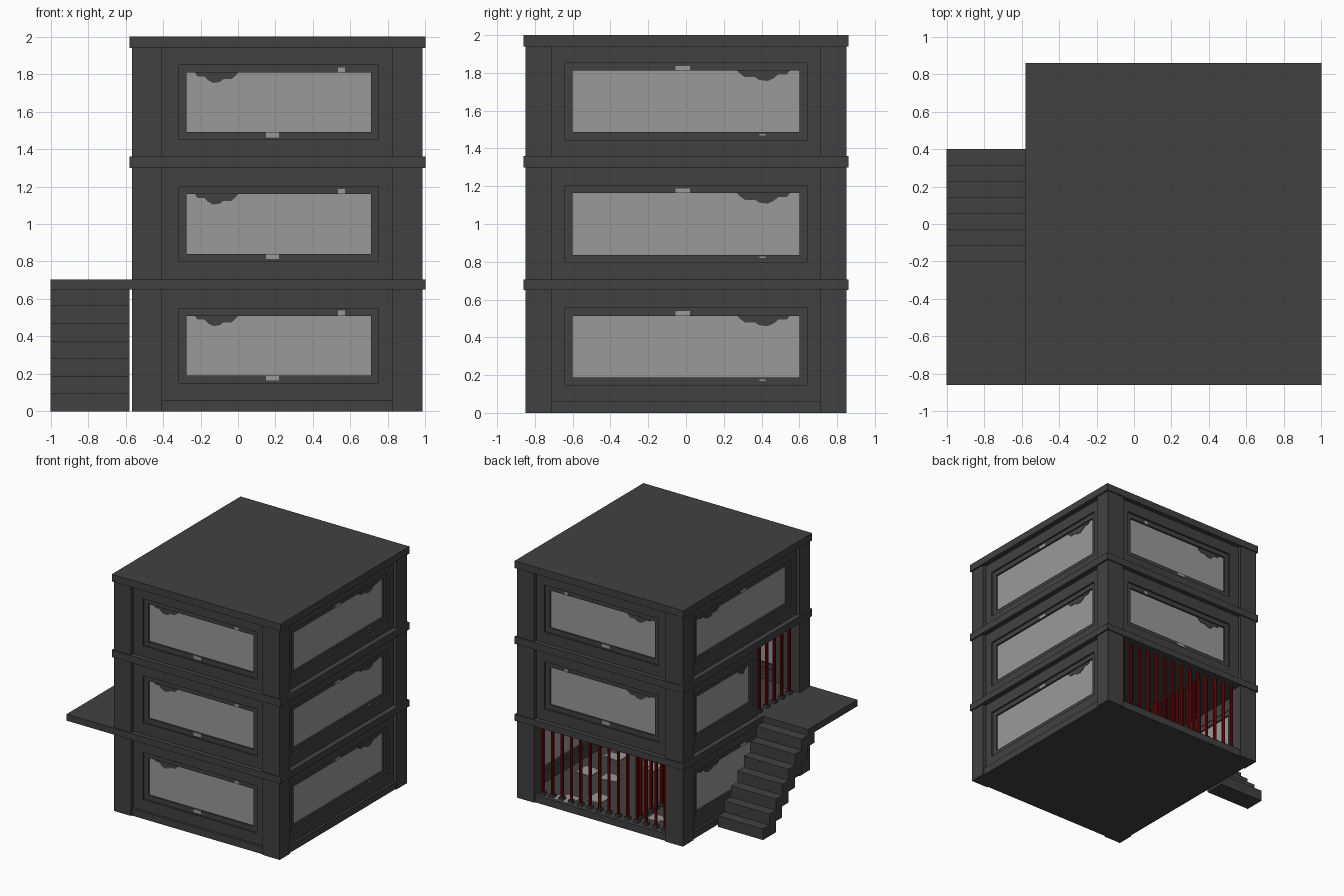
import bpy, bmesh, math, random

if "Cube" in bpy.data.objects:
    bpy.data.objects.remove(bpy.data.objects["Cube"])

random.seed(4)

def mat(name, c):
    m = bpy.data.materials.new(name)
    m.diffuse_color = (*c, 1)
    m.use_nodes = True
    m.node_tree.nodes["Principled BSDF"].inputs["Base Color"].default_value = m.diffuse_color
    return m

DARK = mat("dark_concrete", (0.053, 0.053, 0.053))
PALE = mat("pale_glass", (0.32, 0.32, 0.32))
RED = mat("red_bars", (0.2, 0.002, 0.002))

def finish(bm, name, m):
    bmesh.ops.recalc_face_normals(bm, faces=bm.faces)
    me = bpy.data.meshes.new(name)
    bm.to_mesh(me)
    bm.free()
    me.materials.append(m)
    ob = bpy.data.objects.new(name, me)
    bpy.context.collection.objects.link(ob)
    return ob

def add_box(bm, x0, x1, y0, y1, z0, z1):
    vs = bmesh.ops.create_cube(bm, size=1)["verts"]
    for v in vs:
        v.co = ((x0 + x1) / 2 + v.co.x * (x1 - x0),
                (y0 + y1) / 2 + v.co.y * (y1 - y0),
                (z0 + z1) / 2 + v.co.z * (z1 - z0))

def boxes(name, m, lst):
    bm = bmesh.new()
    for b in lst:
        add_box(bm, *b)
    return finish(bm, name, m)

# map (along wall, depth inward, height) to a building side
SIDES = {
    "front": lambda u, d, z: (u, -0.85 + d, z),
    "back": lambda u, d, z: (u, 0.85 - d, z),
    "right": lambda u, d, z: (0.985 - d, u, z),
    "left": lambda u, d, z: (-0.565 + d, u, z),
}

def side_box(side, u0, u1, z0, z1, d0, d1):
    a, b = SIDES[side](u0, d0, z0), SIDES[side](u1, d1, z1)
    r = []
    for p, q in zip(a, b):
        r += [min(p, q), max(p, q)]
    return r

def ring(side, outer, inner, d0, d1):
    """Four boxes around a rectangular opening; rectangles are u0,u1,z0,z1."""
    a, b, c, d = outer
    e, f, g, h = inner
    return [side_box(side, a, e, c, d, d0, d1), side_box(side, f, b, c, d, d0, d1),
            side_box(side, e, f, c, g, d0, d1), side_box(side, e, f, h, d, d0, d1)]

def plate(side, name, m, pts, d0, d1):
    """Thin flat plate from an outline in wall coordinates."""
    bm = bmesh.new()
    f = bm.faces.new([bm.verts.new(SIDES[side](u, d0, z)) for u, z in pts])
    ext = bmesh.ops.extrude_face_region(bm, geom=[f])["geom"]
    o, e = SIDES[side](0, d0, 0), SIDES[side](0, d1, 0)
    bmesh.ops.translate(bm, verts=[v for v in ext if isinstance(v, bmesh.types.BMVert)],
                        vec=[q - p for p, q in zip(o, e)])
    finish(bm, name, m)

# stain outline hanging from the top edge of a pane (fraction of width, drop)
STAIN = [(0, 0), (0.06, -0.02), (0.22, -0.02), (0.3, -0.04), (0.42, -0.055),
         (0.58, -0.05), (0.66, -0.035), (0.85, -0.035), (0.95, -0.015), (1, 0)]

def wall(side, k, wu, win):
    """Recessed storey wall with a stepped frame, pane and paint marks."""
    z0, z1 = [(0.05, 0.66), (0.70, 1.31), (1.35, 1.95)][k]
    e, f, g, h = win
    mid = (e - 0.04, f + 0.04, g - 0.04, h + 0.04)
    tag = f"{side}_{k + 1}"
    boxes("wall_" + tag, DARK, ring(side, (*wu, z0, z1), mid, 0.03, 0.09))
    boxes("window_frame_" + tag, DARK, ring(side, mid, win, 0.045, 0.085))
    boxes("window_pane_" + tag, PALE, [side_box(side, e, f, g, h, 0.06, 0.07)])
    if f - e < 0.9:
        s0, s1 = e + 0.02, e + 0.14
        marks = []
    elif side in ("front", "back"):
        s0, s1 = -0.23, 0.0
        marks = [(0.15, 0.22, g - 0.027, g), (0.535, 0.57, h, h + 0.027)]
    else:
        s0, s1 = 0.55, 0.27
        marks = [(-0.055, 0.02, h, h + 0.025), (0.39, 0.42, g - 0.018, g - 0.01)]
    plate(side, "pane_stain_" + tag, DARK,
          [(s0 + t * (s1 - s0), h + dz) for t, dz in STAIN], 0.06, 0.056)
    if marks:
        boxes("frame_marks_" + tag, PALE, [side_box(side, *m, 0.042, 0.046) for m in marks])

def bar_row(name, pts, z0, z1, r=0.013):
    """Row of round bars with small square feet."""
    bm = bmesh.new()
    feet = []
    for x, y in pts:
        vs = bmesh.ops.create_cone(bm, cap_ends=True, segments=8, radius1=r, radius2=r,
                                   depth=z1 - z0)["verts"]
        bmesh.ops.translate(bm, verts=vs, vec=(x, y, (z0 + z1) / 2))
        feet.append((x - 0.02, x + 0.02, y - 0.02, y + 0.02, z0, z0 + 0.025))
    finish(bm, name, RED)
    boxes(name + "_feet", DARK, feet)

# floor slabs, roof and base
boxes("floor_slabs_and_roof", DARK,
      [(-0.578, 1.0, -0.86, 0.86, a, b) for a, b in
       ((0.65, 0.705), (1.30, 1.36), (1.94, 2.0))])
boxes("base_slab", DARK, [(-0.555, 0.975, -0.84, 0.84, 0, 0.06)])

# corner columns
boxes("corner_columns", DARK,
      [(x, x + 0.16, y, y + 0.14, 0, 1.95) for x in (-0.565, 0.825) for y in (-0.85, 0.71)])

# walls and windows on every storey
FX, SY = (-0.405, 0.825), (-0.71, 0.71)
for k in range(3):
    g, h = 0.192 + 0.649 * k, 0.51 + 0.649 * k
    wall("front", k, FX, (-0.275, 0.71, g, h))
    wall("right", k, SY, (-0.6, 0.6, g - 0.004, h + 0.004))
    if k > 0:
        wall("back", k, FX, (-0.275, 0.71, g, h))
    if k == 1:
        wall("left", k, (-0.2, 0.71), (-0.11, 0.6, g, h))
    else:
        wall("left", k, SY, (-0.6, 0.6, g, h))

# barred opening at the back, inner barred partition, barred doorway
bar_row("back_bars", [(-0.36 + i * 1.14 / 13, 0.79) for i in range(14)], 0.06, 0.65)
bar_row("partition_bars", [(-0.08, -0.75 + i * 0.07) for i in range(22)], 0.06, 0.65)
bar_row("doorway_bars", [(-0.51, -0.25 - i * 0.1) for i in range(5)], 0.705, 1.30)

# pale patches on the ground storey floor
patches = []
for cx, cy in ((0.78, 0.27), (0.72, -0.05), (0.58, 0.74), (0.5, 0.3), (0.35, 0.6),
               (-0.18, 0.66), (0.4, -0.1)):
    for j in range(2):
        x, y = cx + random.uniform(-0.05, 0.05), cy + random.uniform(-0.06, 0.06)
        w, l = random.uniform(0.03, 0.07), random.uniform(0.03, 0.07)
        patches.append((x - w, x + w, y - l, y + l, 0.058, 0.063 + j * 0.001))
boxes("floor_patches", PALE, patches)

# outside stair of overlapping blocks with its landing
boxes("stair_steps", DARK,
      [(-1.0, -0.58, 0.4 - 0.0857 * i - 0.171, 0.4 - 0.0857 * i, 0.0935 * i, 0.0935 * (i + 1))
       for i in range(7)])
boxes("stair_landing", DARK, [(-1.0, -0.57, -0.86, -0.2, 0.65, 0.705)])
